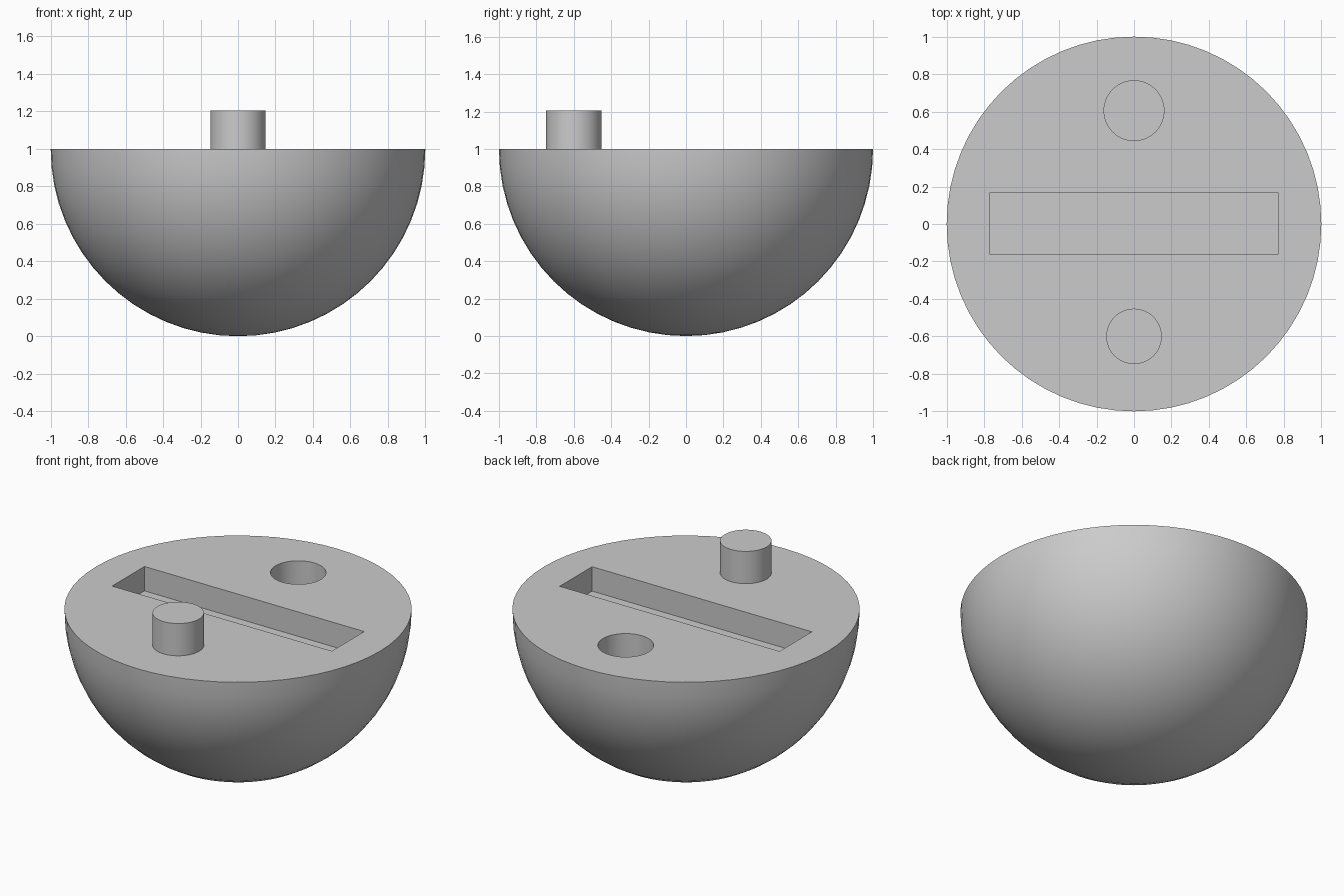
import bpy
import math

old = bpy.data.objects.get("Cube")
if old:
    bpy.data.objects.remove(old, do_unlink=True)

RADIUS = 1.0
SEGMENTS = 64
PIN_Y = 0.605

grey = bpy.data.materials.new("plain grey")
grey.use_nodes = True
colour = (0.6, 0.6, 0.6, 1)
grey.diffuse_color = colour
grey.node_tree.nodes["Principled BSDF"].inputs["Base Color"].default_value = colour


def cylinder(name, radius, bottom, top, y):
    bpy.ops.mesh.primitive_cylinder_add(
        vertices=SEGMENTS, radius=radius, depth=top - bottom,
        location=(0, y, (top + bottom) / 2))
    bpy.context.object.name = name
    return bpy.context.object


def box(name, size, location):
    bpy.ops.mesh.primitive_cube_add(size=1, location=location)
    obj = bpy.context.object
    obj.name = name
    obj.scale = size
    bpy.ops.object.transform_apply(location=False, rotation=False, scale=True)
    return obj


def cut(target, cutter):
    mod = target.modifiers.new("cut", "BOOLEAN")
    mod.operation = "DIFFERENCE"
    mod.solver = "EXACT"
    mod.object = cutter
    bpy.context.view_layer.objects.active = target
    bpy.ops.object.modifier_apply(modifier=mod.name)
    bpy.data.objects.remove(cutter, do_unlink=True)


def finish(obj):
    obj.data.materials.clear()
    obj.data.materials.append(grey)
    bpy.ops.object.select_all(action="DESELECT")
    obj.select_set(True)
    bpy.context.view_layer.objects.active = obj
    bpy.ops.object.shade_smooth_by_angle(angle=math.radians(30))


# Half ball: a full ball with everything above its middle removed
bpy.ops.mesh.primitive_uv_sphere_add(
    segments=SEGMENTS, ring_count=SEGMENTS // 2, radius=RADIUS, location=(0, 0, RADIUS))
half_ball = bpy.context.object
half_ball.name = "half_ball"
cut(half_ball, box("upper_cutter", (3, 3, 2), (0, 0, RADIUS + 1)))

# Long slot and round socket sunk into the flat face
cut(half_ball, box("slot_cutter", (1.545, 0.325, 0.31), (0, 0.002, RADIUS)))
cut(half_ball, cylinder("socket_cutter", 0.16, RADIUS - 0.21, RADIUS + 0.2, PIN_Y))
finish(half_ball)

# Locating peg that fits the matching socket
finish(cylinder("locating_peg", 0.148, RADIUS - 0.05, RADIUS + 0.205, -0.6))
